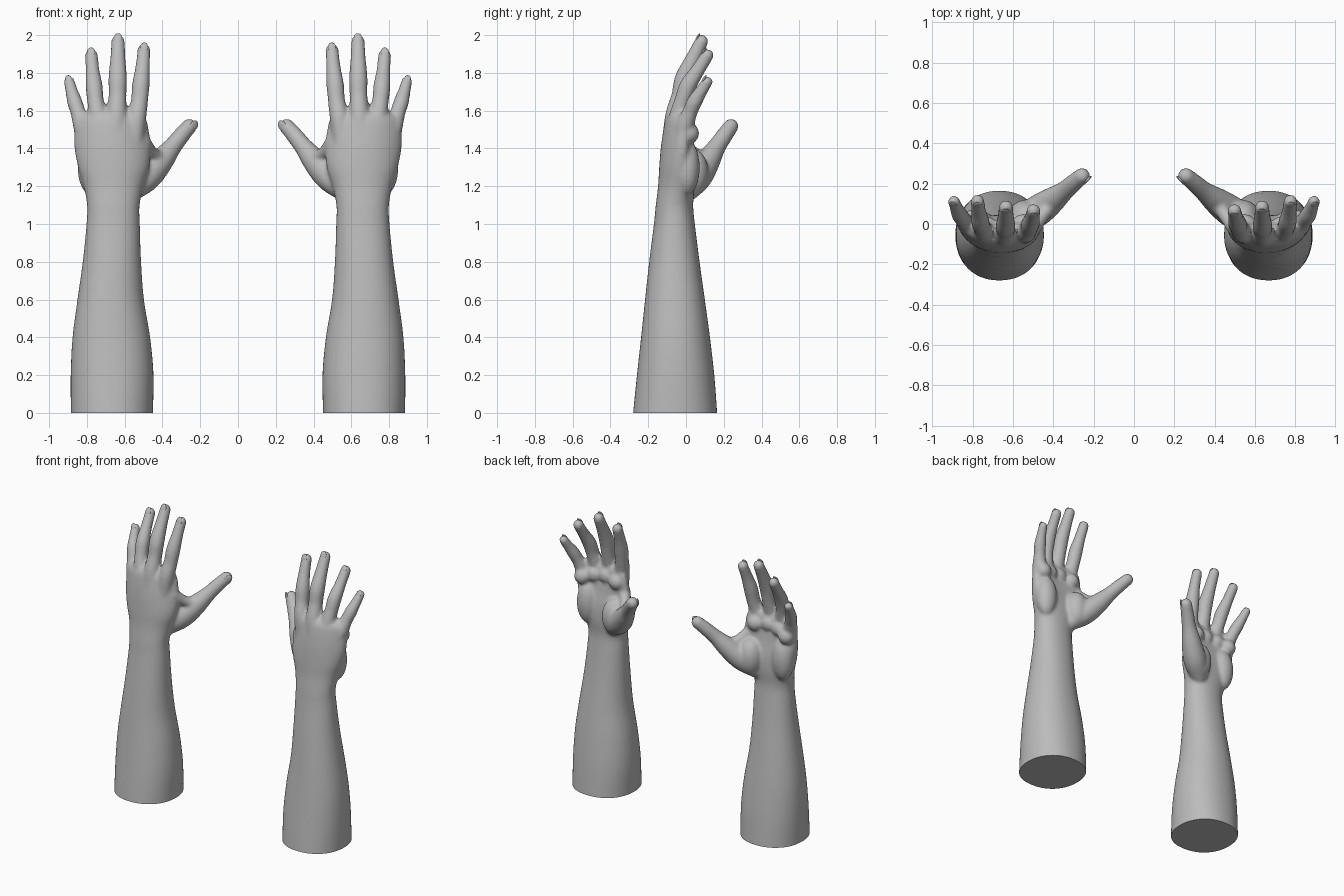
import bpy, bmesh, math
from mathutils import Vector, Matrix

if "Cube" in bpy.data.objects:
    bpy.data.objects.remove(bpy.data.objects["Cube"])

skin = bpy.data.materials.new("plain_grey")
skin.use_nodes = True
GREY = (0.5, 0.5, 0.5, 1)
skin.diffuse_color = GREY
skin.node_tree.nodes["Principled BSDF"].inputs["Base Color"].default_value = GREY

# forearm and palm sections: z, x min, x max, y min, y max, sideways arch
SECTIONS = [
    (-0.1, .45, .885, -.285, .17, 0), (0.0, .45, .885, -.28, .165, 0),
    (0.2, .447, .886, -.26, .15, 0), (0.4, .465, .876, -.238, .127, 0),
    (0.6, .498, .85, -.217, .1, 0), (0.8, .513, .822, -.195, .072, 0),
    (1.0, .52, .802, -.17, .047, 0), (1.1, .521, .799, -.16, .038, 0),
    (1.2, .5, .817, -.148, .045, .01), (1.3, .47, .846, -.142, .04, .02),
    (1.4, .462, .866, -.134, .02, .04), (1.5, .472, .868, -.12, .005, .05),
    (1.56, .488, .858, -.106, 0, .05), (1.59, .53, .82, -.085, -.02, .05),
]

# digit paths: x, y, z, radius from root to tip
DIGITS = {
    "index": [(.55, -.05, 1.44, .05), (.537, -.042, 1.56, .052), (.522, -.02, 1.65, .046),
              (.514, 0, 1.74, .047), (.505, .03, 1.83, .039), (.498, .066, 1.92, .035)],
    "middle": [(.65, -.077, 1.44, .05), (.643, -.058, 1.57, .054), (.638, -.03, 1.68, .048),
               (.637, -.01, 1.77, .05), (.636, .04, 1.88, .041), (.635, .083, 1.967, .036)],
    "ring": [(.73, -.066, 1.44, .048), (.74, -.042, 1.56, .051), (.754, -.018, 1.65, .045),
             (.762, .01, 1.73, .046), (.77, .06, 1.81, .038), (.776, .112, 1.892, .035)],
    "little": [(.79, -.04, 1.4, .045), (.822, -.01, 1.51, .049), (.846, .02, 1.59, .041),
               (.864, .045, 1.645, .041), (.88, .078, 1.7, .034), (.893, .112, 1.752, .03)],
    "thumb": [(.56, .01, 1.18, .06), (.485, .06, 1.25, .078), (.415, .11, 1.325, .068),
              (.35, .16, 1.405, .05), (.3, .203, 1.468, .045), (.258, .238, 1.517, .041)],
}


def section_ring(bm, z, x0, x1, y0, y1, arch, n=48):
    ring = []
    for i in range(n):
        a = math.tau * i / n
        u, v = math.cos(a), math.sin(a)
        u = math.copysign(abs(u) ** 0.92, u)
        v = math.copysign(abs(v) ** 0.92, v)
        x = (x0 + x1) / 2 + u * (x1 - x0) / 2
        y = (y0 + y1) / 2 + v * (y1 - y0) / 2 + arch * u * u
        ring.append(bm.verts.new((x, y, z)))
    return ring


def loft(bm, rings):
    for low, high in zip(rings, rings[1:]):
        for i in range(len(low)):
            j = (i + 1) % len(low)
            bm.faces.new((low[i], low[j], high[j], high[i]))
    bm.faces.new(rings[0][::-1])
    bm.faces.new(rings[-1])


def smooth_samples(points, steps=6):
    """Catmull-Rom samples through points of any dimension."""
    pts = [Vector(p) for p in points]
    pts = [2 * pts[0] - pts[1]] + pts + [2 * pts[-1] - pts[-2]]
    out = []
    for a, b, c, d in zip(pts, pts[1:], pts[2:], pts[3:]):
        for k in range(steps):
            t = k / steps
            out.append(b + (c - a) * (t / 2) + (2 * a - 5 * b + 4 * c - d) * (t * t / 2)
                       + (3 * b - a - 3 * c + d) * (t ** 3 / 2))
    return out + [pts[-2]]


def ball(bm, centre, size):
    bmesh.ops.create_icosphere(bm, subdivisions=3, radius=1,
                               matrix=Matrix.Translation(centre) @ Matrix.Diagonal((*size, 1)))


def chain(bm, points):
    for p in smooth_samples(points):
        ball(bm, p[:3], (p[3],) * 3)


def add_object(name, bm):
    mesh = bpy.data.meshes.new(name)
    bm.to_mesh(mesh)
    mesh.materials.append(skin)
    obj = bpy.data.objects.new(name, mesh)
    bpy.context.collection.objects.link(obj)
    return obj


def add_pair(part, bm):
    """One object for each side, the right one mirrored."""
    for side in ("left", "right"):
        if side == "right":
            bmesh.ops.scale(bm, vec=(-1, 1, 1), verts=bm.verts)
            bmesh.ops.reverse_faces(bm, faces=bm.faces)
        obj = add_object(side + "_" + part, bm)
        bpy.ops.object.select_all(action="DESELECT")
        obj.select_set(True)
        bpy.context.view_layer.objects.active = obj
        bpy.ops.object.shade_smooth_by_angle(angle=math.radians(40))


# rough body: forearm, palm, palm mounds, digits
bm = bmesh.new()
sections = smooth_samples(SECTIONS, 4)
loft(bm, [section_ring(bm, *s) for s in sections])
for path in DIGITS.values():
    chain(bm, path)
ball(bm, (.54, .035, 1.27), (.085, .085, .13))    # thumb mound
ball(bm, (.775, .005, 1.3), (.075, .068, .15))    # heel of the palm
for x, y, z in ((.55, .0, 1.5), (.645, -.02, 1.515), (.735, -.01, 1.505), (.81, .02, 1.48)):
    ball(bm, (x, y, z), (.055, .05, .055))        # pads below the fingers
chain(bm, [(.42, .09, 1.35, .04), (.455, .04, 1.375, .035), (.5, -.02, 1.43, .04)])  # thumb web
rough = add_object("rough_arm", bm)
bm.free()

# fuse and soften
fuse = rough.modifiers.new("fuse", "REMESH")
fuse.mode = "VOXEL"
fuse.voxel_size = 0.01
soften = rough.modifiers.new("soften", "SMOOTH")
soften.factor = 0.5
soften.iterations = 9
graph = bpy.context.evaluated_depsgraph_get()
fused = bpy.data.meshes.new_from_object(rough.evaluated_get(graph))
bpy.data.objects.remove(rough)

# flat cut at the bottom
arm = bmesh.new()
arm.from_mesh(fused)
bpy.data.meshes.remove(fused)
bmesh.ops.bisect_plane(arm, geom=arm.verts[:] + arm.edges[:] + arm.faces[:],
                       plane_co=(0, 0, 0), plane_no=(0, 0, 1), clear_inner=True)
rim = [e for e in arm.edges if e.is_boundary]
bmesh.ops.holes_fill(arm, edges=rim, sides=0)
bmesh.ops.recalc_face_normals(arm, faces=arm.faces)
add_pair("arm", arm)
arm.free()

# nails: flattened shells on the back of each tip
nails = bmesh.new()
for name, path in DIGITS.items():
    tip, before = Vector(path[-1][:3]), Vector(path[-2][:3])
    r = path[-1][3]
    axis = (tip - before).normalized()
    back = Vector((-.7, -.7, 0)) if name == "thumb" else Vector((0, -1, 0))
    back = (back - axis * back.dot(axis)).normalized()
    side = axis.cross(back)
    frame = Matrix((side, back, axis)).transposed().to_4x4()
    place = Matrix.Translation(tip + back * r * 0.76 + axis * r * 0.15)
    shape = Matrix.Diagonal((r * 0.6, r * 0.2, r * 0.8, 1))
    bmesh.ops.create_icosphere(nails, subdivisions=3, radius=1, matrix=place @ frame @ shape)
add_pair("nails", nails)
nails.free()
